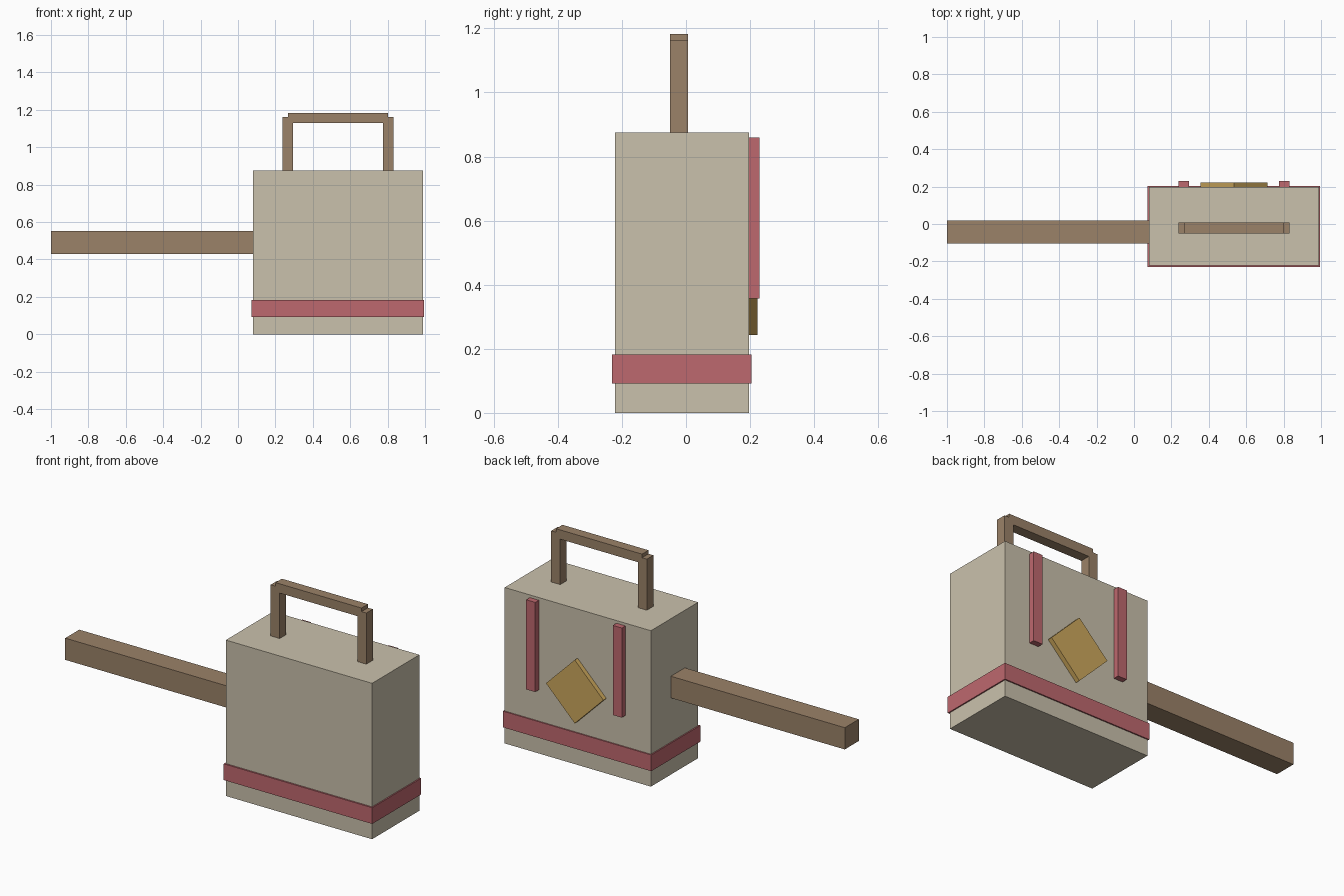
import bpy
from math import radians
from mathutils import Matrix

cube = bpy.data.objects.get("Cube")
if cube:
    bpy.data.objects.remove(cube, do_unlink=True)


def material(name, rgb):
    """Make a flat material from display (sRGB) values."""
    colour = [((c / 255 + 0.055) / 1.055) ** 2.4 for c in rgb] + [1]
    mat = bpy.data.materials.new(name)
    mat.use_nodes = True
    mat.diffuse_color = colour
    mat.node_tree.nodes["Principled BSDF"].inputs["Base Color"].default_value = colour
    return mat


def box(name, x, y, z, mat, turn=0):
    """Box spanning the given ranges, turned about the y axis in degrees."""
    bpy.ops.mesh.primitive_cube_add(size=1)
    obj = bpy.context.object
    obj.name = name
    spans = (x, y, z)
    centre = [(a + b) / 2 for a, b in spans]
    size = [b - a for a, b in spans]
    obj.data.transform(Matrix.Diagonal(size + [1]))
    obj.data.transform(Matrix.Rotation(radians(turn), 4, 'Y'))
    obj.location = centre
    obj.data.materials.append(mat)
    return obj


canvas = material("canvas beige", (202, 193, 172))
wood = material("wood brown", (155, 130, 104))
red = material("trim red", (190, 104, 110))
gold = material("badge gold", (204, 167, 92))

# Main case and the band around its base
box("body", (0.08, 0.988), (-0.222, 0.197), (0, 0.875), canvas)
box("base_band", (0.073, 0.995), (-0.231, 0.204), (0.091, 0.182), red)

# Long side arm
box("side_arm", (-1, 0.09), (-0.104, 0.02), (0.43, 0.552), wood)

# Carry handle posts and back straps, one of each per side
middle = 0.535
for side, sign in (("right", -1), ("left", 1)):
    x = middle + sign * 0.269
    span = (x - 0.028, x + 0.028)
    box(side + "_handle_post", span, (-0.05, 0.007), (0.87, 1.162), wood)
    box(side + "_strap", span, (0.19, 0.229), (0.357, 0.86), red)
box("handle_bar", (0.268, 0.802), (-0.05, 0.007), (1.13, 1.182), wood)

# Diamond badge on the back
half = 0.126
box("diamond_badge", (middle - half, middle + half), (0.19, 0.223),
    (0.421 - half, 0.421 + half), gold, turn=45)
